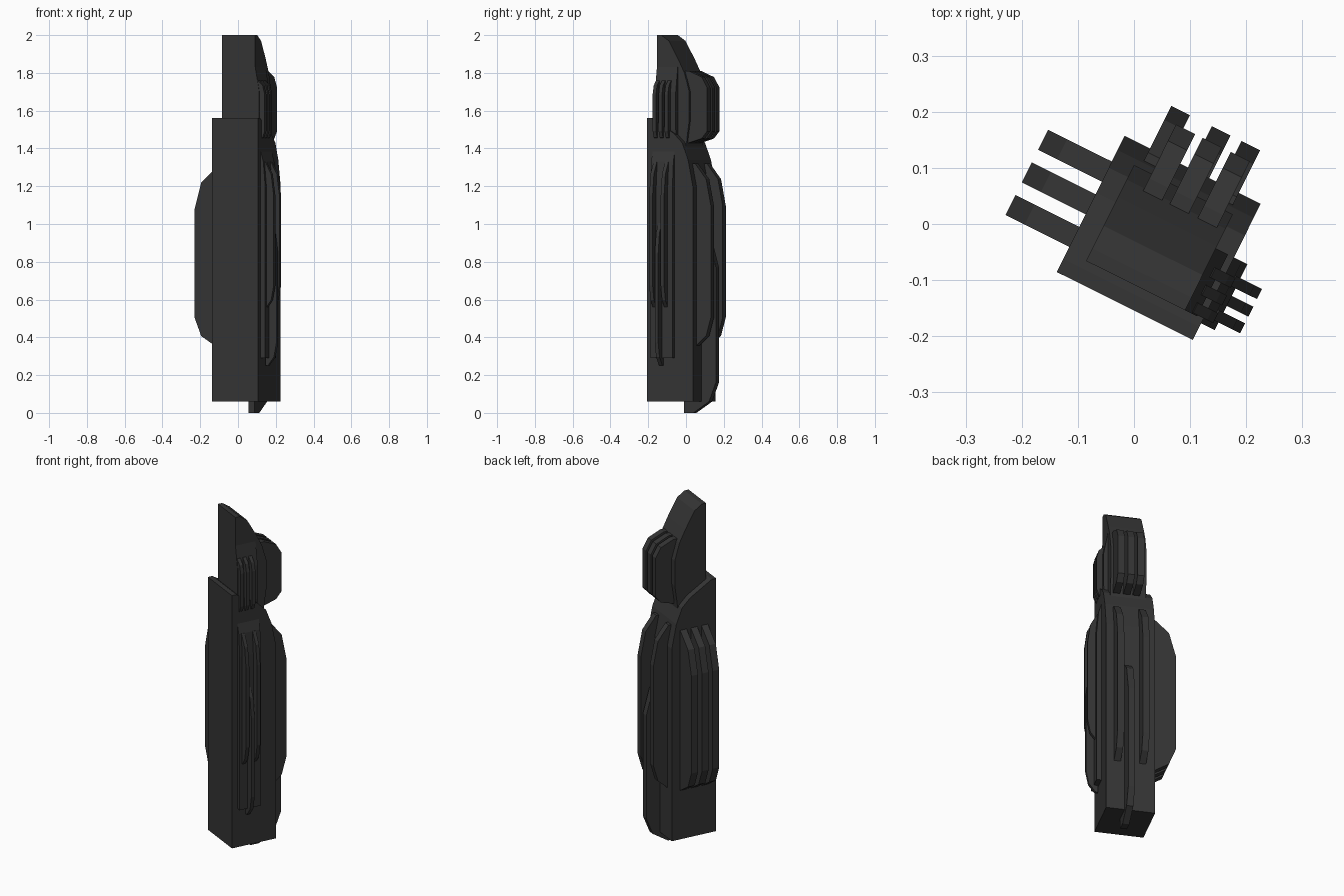
import bpy, math

if "Cube" in bpy.data.objects:
    bpy.data.objects.remove(bpy.data.objects["Cube"])

YAW = math.radians(-26.5)

# Dark finish shared by all parts
dark = bpy.data.materials.new("dark_finish")
dark.diffuse_color = (0.035, 0.035, 0.035, 1)
dark.use_nodes = True
dark.node_tree.nodes["Principled BSDF"].inputs["Base Color"].default_value = dark.diffuse_color


def prism(name, pts, axis, lo, hi):
    """Extrude a (depth, height) profile from lo to hi across the given axis."""
    def place(d, z, w):
        return (w, d, z) if axis == 'x' else (d, w, z)
    n = len(pts)
    verts = [place(d, z, w) for w in (lo, hi) for d, z in pts]
    faces = [tuple(range(n)), tuple(range(2 * n - 1, n - 1, -1))]
    faces += [(i, i + n, (i + 1) % n + n, (i + 1) % n) for i in range(n)]
    me = bpy.data.meshes.new(name)
    me.from_pydata(verts, [], faces)
    import bmesh
    bm = bmesh.new()
    bm.from_mesh(me)
    bmesh.ops.recalc_face_normals(bm, faces=bm.faces)
    bm.to_mesh(me)
    bm.free()
    me.materials.append(dark)
    ob = bpy.data.objects.new(name, me)
    ob.rotation_euler.z = YAW
    bpy.context.collection.objects.link(ob)
    return ob


def fin(name, axis, sign, centre, width, inner, base, out, z0, z1):
    """Rail with chamfered ends, standing out of a wall from base to out."""
    h, d = z1 - z0, out - base
    pts = [(inner, z0), (base, z0), (base + .7 * d, z0 + .06 * h), (out, z0 + .16 * h),
           (out, z1 - .23 * h), (base + .7 * d, z1 - .085 * h), (base, z1), (inner, z1)]
    return prism(name, [(sign * p, z) for p, z in pts], axis,
                 centre - width / 2, centre + width / 2)


# Main body with sloped shoulder at the back
prism("body", [(-.138, .06), (.133, .06), (.133, 1.2), (.105, 1.34), (.07, 1.43),
               (.02, 1.48), (-.112, 1.56), (-.138, 1.56)], 'x', -.085, .186)

# Upper block with rounded back
prism("head", [(-.097, 1.38), (.075, 1.38), (.08, 1.45), (.094, 1.55), (.094, 1.7),
               (.065, 1.8), (.03, 1.87), (-.027, 1.97), (-.072, 2.0), (-.097, 2.0)],
      'x', -.047, .15)

# Rails on the back of the head
for i, u in enumerate((.007, .06, .116)):
    fin(f"head_back_rail_{i}", 'x', 1, u, .038, .04, .085, .192, 1.43, 1.81)

# Rails on the back of the body, the middle one set lower
for i, u in enumerate((-.016, .124)):
    fin(f"body_back_rail_{i}", 'x', 1, u, .037, .08, .125, .218, .35, 1.32)
fin("body_back_rail_low", 'x', 1, .065, .037, .03, .085, .218, 0, 1.0)

# Rails on the left side
for i, v in enumerate((.062, -.003, -.068)):
    fin(f"left_rail_{i}", 'y', -1, v, .04, .05, .085, .212, .35, 1.3)

# Right side plates
prism("body_side_plate", [(.17, .29), (.213, .29), (.213, 1.2), (.202, 1.33), (.17, 1.44)],
      'y', -.105, .026)
prism("head_side_plate", [(.13, 1.4), (.165, 1.4), (.174, 1.5), (.174, 1.7), (.145, 1.86),
                          (.13, 1.86)], 'y', -.097, .026)

# Small rails on the right side
for i, v in enumerate((-.012, -.08)):
    fin(f"right_rail_{i}", 'y', 1, v, .02, .19, .205, .256, .55, 1.33)
fin("right_rail_low", 'y', 1, -.047, .02, .19, .205, .256, .25, 1.02)
for i, v in enumerate((-.015, -.05, -.085)):
    fin(f"head_right_rail_{i}", 'y', 1, v, .02, .14, .165, .205, 1.44, 1.76)
